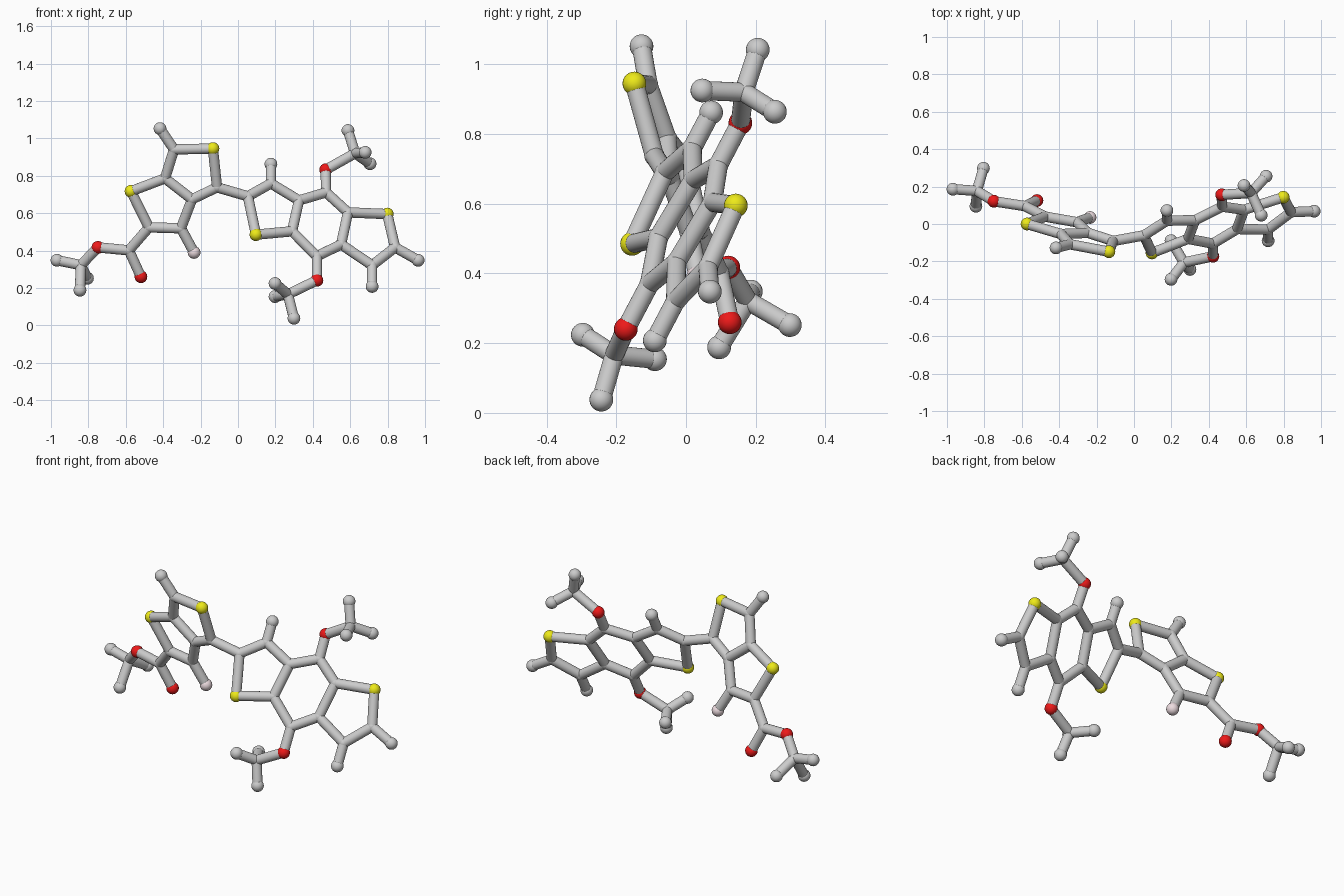
import bpy
from mathutils import Vector

if "Cube" in bpy.data.objects:
    bpy.data.objects.remove(bpy.data.objects["Cube"])

ROD, BALL, JOINT = 0.0275, 0.034, 0.029


def material(name, rgb):
    m = bpy.data.materials.new(name)
    m.diffuse_color = (*rgb, 1)
    m.use_nodes = True
    m.node_tree.nodes["Principled BSDF"].inputs["Base Color"].default_value = m.diffuse_color
    return m


RED = material("red", (0.85, 0.01, 0.01))
YELLOW = material("yellow", (0.85, 0.82, 0.01))
PINK = material("pale_pink", (0.85, 0.72, 0.75))
atoms = {}


def left(x, z):      # plane of the left ring pair
    return Vector((x, 0.107 - 0.184 * x - 0.296 * z, z))


def right(x, z):     # plane of the right three-ring group
    return Vector((x, -0.444 + 0.341 * x + 0.529 * z, z))


def free(x, y, z):
    return Vector((x, y, z))


def ball(name, p, r=BALL, mat=None):
    bpy.ops.mesh.primitive_uv_sphere_add(segments=24, ring_count=16, radius=r, location=p)
    o = bpy.context.object
    o.name = name
    bpy.ops.object.shade_smooth()
    if mat:
        o.data.materials.append(mat)


def rod(a, b):
    p, q = atoms[a], atoms[b]
    d = q - p
    bpy.ops.mesh.primitive_cylinder_add(vertices=24, radius=ROD, depth=d.length, location=(p + q) / 2,
                                        rotation=d.to_track_quat('Z', 'Y').to_euler())
    bpy.context.object.name = f"rod_{a}_{b}"
    bpy.ops.object.shade_smooth_by_angle()


# left ring pair
atoms.update(
    la=left(-.112, .738), lb=left(-.246, .674), lc=left(-.39, .786), ld=left(-.342, .941),
    sulfur_1=left(-.134, .945), sulfur_2=left(-.572, .717), le=left(-.476, .524),
    lf=left(-.305, .519), tip_l=left(-.417, 1.052), fluorine=left(-.235, .39),
    # side chain at lower left
    lg=left(-.583, .401), oxygen_1=left(-.519, .26), oxygen_2=left(-.749, .417),
    lh=free(-.84, .177, .322), tip_l1=free(-.968, .186, .348),
    tip_l2=free(-.805, .298, .252), tip_l3=free(-.845, .095, .188))
# right three-ring group
atoms.update(
    ra=right(.053, .69), rb=right(.176, .759), rc=right(.326, .668), rd=right(.289, .503),
    sulfur_3=right(.096, .485), re=right(.471, .711), rf=right(.588, .604), rg=right(.551, .433),
    rh=right(.422, .369), sulfur_4=right(.798, .595), ri=right(.84, .417), rj=right(.717, .321),
    tip_b=right(.176, .862), tip_i=right(.963, .348), tip_j=right(.717, .208),
    # upper and lower side chains
    oxygen_3=right(.469, .832), rk=free(.626, .166, .92), tip_k1=free(.588, .206, 1.042),
    tip_k2=free(.68, .047, .925), tip_k3=free(.706, .255, .864),
    oxygen_4=right(.422, .241), rm=free(.267, -.206, .166), tip_m1=free(.198, -.296, .224),
    tip_m2=free(.198, -.089, .154), tip_m3=free(.299, -.243, .038))

# rods along connected chains
chains = """la lb lc ld sulfur_1 la
lc sulfur_2 le lf lb
ld tip_l
lf fluorine
le lg oxygen_1
lg oxygen_2 lh tip_l1
tip_l2 lh tip_l3
la ra rb rc rd sulfur_3 ra
rc re rf rg rh rd
rf sulfur_4 ri rj rg
rb tip_b
ri tip_i
rj tip_j
re oxygen_3 rk tip_k1
tip_k2 rk tip_k3
rh oxygen_4 rm tip_m1
tip_m2 rm tip_m3"""
for line in chains.splitlines():
    names = line.split()
    for a, b in zip(names, names[1:]):
        rod(a, b)

# balls: coloured atoms, end tips and plain joints
colours = {"sulfur": YELLOW, "oxygen": RED, "fluorine": PINK}
for name, p in atoms.items():
    kind = name.split("_")[0]
    if kind in colours:
        ball(name, p, BALL, colours[kind])
    elif kind == "tip":
        ball(name, p)
    else:
        ball("joint_" + name, p, JOINT)
